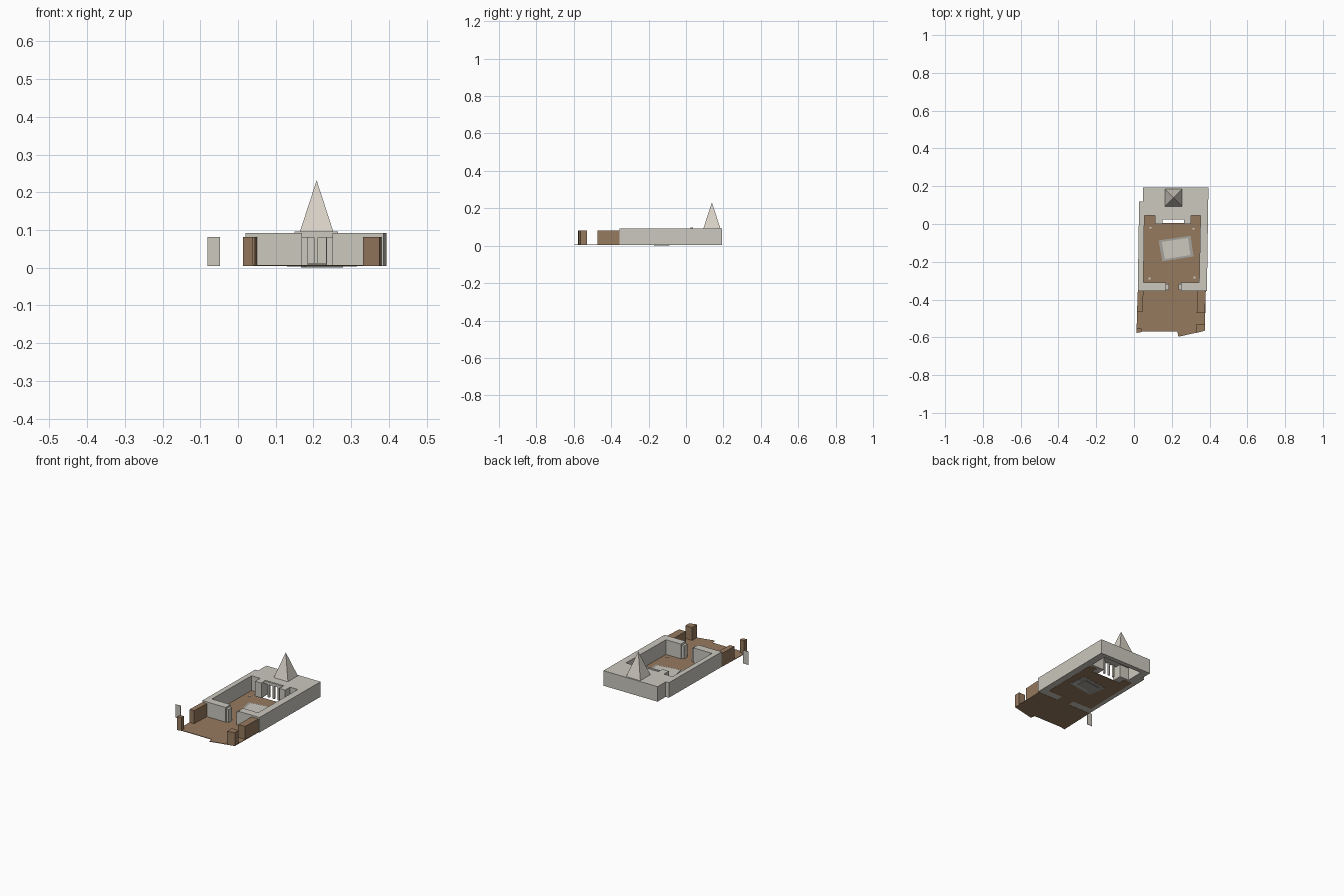
import bpy, bmesh

if "Cube" in bpy.data.objects:
    bpy.data.objects.remove(bpy.data.objects["Cube"])


def material(name, rgb):
    m = bpy.data.materials.new(name)
    lin = [((c / 255 + 0.055) / 1.055) ** 2.4 for c in rgb]
    m.diffuse_color = (*lin, 1)
    m.use_nodes = True
    m.node_tree.nodes["Principled BSDF"].inputs["Base Color"].default_value = m.diffuse_color
    return m


STONE = material("grey stone", (203, 200, 190))
PALE = material("pale stone", (216, 210, 199))
EARTH = material("brown earth", (150, 122, 95))
RIM = material("dark grey rim", (165, 162, 155))


def prism(name, pts, z0, z1, mat, top_scale=None):
    """Extrude a plan outline from z0 to z1; top_scale 0 gives a point."""
    bm = bmesh.new()
    n = len(pts)
    low = [bm.verts.new((x, y, z0)) for x, y in pts]
    bm.faces.new(low)
    if top_scale == 0:
        apex = bm.verts.new((sum(p[0] for p in pts) / n, sum(p[1] for p in pts) / n, z1))
        for i in range(n):
            bm.faces.new((low[i], low[(i + 1) % n], apex))
    else:
        high = [bm.verts.new((x, y, z1)) for x, y in pts]
        bm.faces.new(high)
        for i in range(n):
            j = (i + 1) % n
            bm.faces.new((low[i], low[j], high[j], high[i]))
    bmesh.ops.recalc_face_normals(bm, faces=bm.faces)
    me = bpy.data.meshes.new(name)
    bm.to_mesh(me)
    bm.free()
    me.materials.append(mat)
    ob = bpy.data.objects.new(name, me)
    bpy.context.collection.objects.link(ob)
    return ob


def rect(x0, x1, y0, y1):
    return [(x0, y0), (x1, y0), (x1, y1), (x0, y1)]


def shrink(pts, f):
    cx = sum(p[0] for p in pts) / len(pts)
    cy = sum(p[1] for p in pts) / len(pts)
    return [(cx + (x - cx) * f, cy + (y - cy) * f) for x, y in pts]


def cut(target, pts, z0, z1, name):
    c = prism(name, pts, z0, z1, STONE)
    c.hide_render = True
    c.hide_viewport = True
    c.display_type = 'WIRE'
    mod = target.modifiers.new(name, 'BOOLEAN')
    mod.operation = 'DIFFERENCE'
    mod.solver = 'EXACT'
    mod.object = c


# Main building block, slightly skewed in plan
BASE, ROOF = 0.005, 0.092
building = prism("temple_building",
                 [(0.02, -0.355), (0.386, -0.355), (0.394, 0.192), (0.047, 0.192),
                  (0.047, 0.118), (0.027, 0.118)], BASE, ROOF, STONE)

# Open courtyard, with two piers and the portico roof edge left standing
cut(building, [(0.05, -0.31), (0.345, -0.31), (0.352, 0.045), (0.302, 0.045),
               (0.302, 0.0), (0.265, 0.0), (0.265, 0.025), (0.15, 0.025),
               (0.15, 0.0), (0.11, 0.0), (0.11, 0.045), (0.055, 0.045)],
    -0.05, 0.2, "courtyard_cutter")
# Front gateway and floorless rear hall
cut(building, rect(0.17, 0.25, -0.4, -0.29), -0.05, 0.2, "gate_cutter")
cut(building, [(0.15, 0.015), (0.265, 0.015), (0.265, 0.06), (0.35, 0.06),
               (0.35, 0.165), (0.09, 0.165), (0.09, 0.06), (0.15, 0.06)],
    -0.05, 0.08, "hall_cutter")

# Gate jambs
for side, x0 in (("left", 0.17), ("right", 0.235)):
    prism(f"gate_jamb_{side}", rect(x0, x0 + 0.015, -0.35, -0.318), BASE, 0.082, STONE)

# Portico columns and cornice
for i in range(3):
    x = 0.175 + i * 0.032
    prism(f"portico_column_{i}", rect(x - 0.005, x + 0.005, 0.028, 0.038), BASE, 0.081, STONE)
prism("portico_cornice", rect(0.15, 0.265, 0.025, 0.037), ROOF - 0.001, 0.096, STONE)

# Rooftop pyramid
prism("roof_pyramid", rect(0.163, 0.254, 0.093, 0.184), ROOF, 0.232, PALE, 0)

# Brown floors: inner court and front court
prism("inner_court_floor", [(0.046, -0.312), (0.17, -0.312), (0.17, -0.355), (0.25, -0.355),
                            (0.25, -0.312), (0.348, -0.312), (0.352, 0.045), (0.302, 0.045),
                            (0.302, 0.005), (0.11, 0.005), (0.11, 0.045), (0.055, 0.045)],
      0.004, 0.007, EARTH)
prism("front_court_floor", [(0.013, -0.577), (0.04, -0.57), (0.23, -0.57), (0.235, -0.597),
                            (0.375, -0.565), (0.38, -0.355), (0.02, -0.355)],
      0.004, 0.007, EARTH)

# Pale corner markers in the inner court
for i, (x, y) in enumerate([(0.088, -0.02), (0.315, -0.025), (0.083, -0.288), (0.32, -0.284)]):
    prism(f"corner_marker_{i}", rect(x - 0.005, x + 0.005, y - 0.005, y + 0.005),
          0.006, 0.009, PALE)

# Basin, turned slightly off the court axis
basin = [(0.13, -0.087), (0.30, -0.062), (0.315, -0.172), (0.15, -0.198)]
prism("basin_rim", basin, 0.003, 0.009, RIM)
prism("basin_slab", shrink(basin, 0.82), 0.003, 0.012, STONE)
prism("basin_base", shrink(basin, 0.6), 0.0, 0.004, RIM)

# Front court walls and corner blocks
WALL = 0.082
prism("court_wall_left", [(0.016, -0.465), (0.045, -0.465), (0.05, -0.355), (0.02, -0.355)],
      BASE, WALL, EARTH)
prism("court_wall_right", [(0.332, -0.472), (0.375, -0.472), (0.38, -0.355), (0.335, -0.355)],
      BASE, WALL, EARTH)
prism("corner_block_left", [(0.013, -0.577), (0.04, -0.572), (0.04, -0.552), (0.015, -0.552)],
      BASE, WALL, EARTH)
prism("corner_block_right", [(0.332, -0.576), (0.375, -0.565), (0.375, -0.53), (0.332, -0.53)],
      BASE, WALL, EARTH)

# Free-standing thin slab beside the front court
prism("standing_slab", rect(-0.081, -0.048, -0.456, -0.454), BASE, WALL, STONE)
